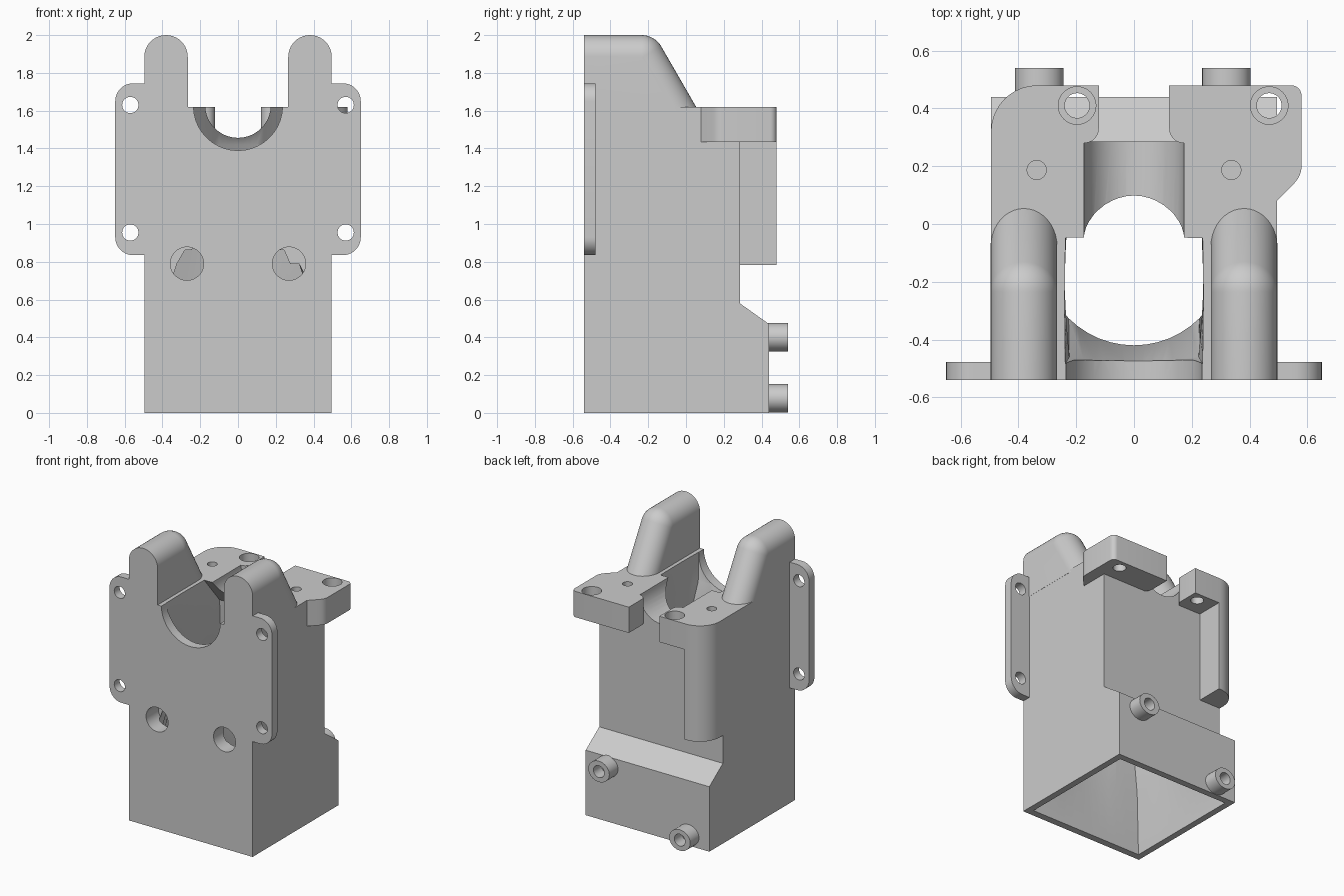
import bpy, bmesh, math
from mathutils import Vector

default = bpy.data.objects.get("Cube")
if default:
    bpy.data.objects.remove(default, do_unlink=True)

grey = bpy.data.materials.new("light grey plastic")
grey.use_nodes = True
grey.diffuse_color = (0.6, 0.6, 0.6, 1)
grey.node_tree.nodes["Principled BSDF"].inputs["Base Color"].default_value = (0.6, 0.6, 0.6, 1)
parts = []


def finish(bm, name):
    bmesh.ops.recalc_face_normals(bm, faces=bm.faces)
    me = bpy.data.meshes.new(name)
    bm.to_mesh(me)
    bm.free()
    me.materials.append(grey)
    ob = bpy.data.objects.new(name, me)
    bpy.context.collection.objects.link(ob)
    return ob


def place(axis, p, h):
    """Put a 2D point at height h along the given axis."""
    u, v = p
    return {"x": (h, u, v), "y": (u, h, v), "z": (u, v, h)}[axis]


def loft(name, rings):
    bm = bmesh.new()
    loops = [[bm.verts.new(p) for p in ring] for ring in rings]
    n = len(loops[0])
    for a, b in zip(loops, loops[1:]):
        for i in range(n):
            j = (i + 1) % n
            bm.faces.new((a[i], a[j], b[j], b[i]))
    bm.faces.new(loops[0])
    bm.faces.new(loops[-1])
    return finish(bm, name)


def prism(name, pts, axis, lo, hi):
    return loft(name, [[place(axis, p, h) for p in pts] for h in (lo, hi)])


def arc(cx, cy, r, start, end, steps=10):
    angles = [math.radians(start + (end - start) * i / steps) for i in range(steps + 1)]
    return [(cx + r * math.cos(a), cy + r * math.sin(a)) for a in angles]


def rod(name, centre, r, axis, lo, hi, flat=1.0):
    pts = [(x, centre[1] + y * flat) for x, y in arc(centre[0], 0, r, 0, 360, 40)[:-1]]
    return prism(name, pts, axis, lo, hi)


def cut(ob, cutters):
    """Subtract the cutters, bake the result and discard them."""
    for c in cutters:
        c.hide_render = True
        mod = ob.modifiers.new("cut", "BOOLEAN")
        mod.operation, mod.solver, mod.object = "DIFFERENCE", "EXACT", c
    bpy.context.view_layer.update()
    graph = bpy.context.evaluated_depsgraph_get()
    baked = bpy.data.meshes.new_from_object(ob.evaluated_get(graph))
    ob.modifiers.clear()
    ob.data = baked
    for c in cutters:
        bpy.data.objects.remove(c, do_unlink=True)
    parts.append(ob)


def duct_ring(z, hx, y0, y1, square):
    """Ring between an ellipse (square 0) and a rectangle (square 1)."""
    ring = []
    for i in range(48):
        a = math.tau * i / 48
        c, s = math.cos(a), math.sin(a)
        k = max(abs(c), abs(s)) ** square
        ring.append((hx * c / k, (y0 + y1) / 2 + (y1 - y0) / 2 * s / k, z))
    return ring


# Hollow main housing
W, TOP, FRONT = 0.495, 1.62, -0.54
housing = prism("housing", [(FRONT, 0), (0.44, 0), (0.44, 0.47), (0.285, 0.58),
                            (0.285, TOP), (FRONT, TOP)], "x", -W, W)
cavity = loft("cavity_cutter", [
    duct_ring(-0.02, 0.45, -0.49, 0.40, 1),
    duct_ring(0.45, 0.43, -0.48, 0.24, 1),
    duct_ring(1.1, 0.32, -0.42, 0.22, 0),
    duct_ring(1.42, 0.24, -0.48, 0.13, 0.8),
    duct_ring(1.66, 0.24, -0.49, -0.08, 1)])
cutters = [cavity,
           rod("front_notch_cutter", (0, TOP + 0.005), 0.236, "y", -0.6, -0.3),
           rod("back_notch_cutter", (0, TOP + 0.01), 0.174, "y", -0.12, 0.4)]
for s in (-1, 1):
    cutters.append(rod("front_hole_cutter", (s * 0.27, 0.79), 0.088, "y", -0.6, -0.4))
    cutters.append(rod("top_hole_cutter", (s * 0.337, 0.187), 0.033, "z", 1.5, 1.7))
cut(housing, cutters)

# Two horns with rounded ridges that slope down to the rear
R, BEND = 0.115, 0.12
for side, s in (("right", -1), ("left", 1)):
    bm = bmesh.new()
    for x, up in arc(s * 0.381, 0, R, 0, 180, 20):
        keep = BEND - (R - up)
        line = [(FRONT, 1.6), (FRONT, 1.88 + keep)] + arc(-0.235, 1.88, keep, 90, 30, 8)
        y, z = line[-1]
        line.append((y + (z - 1.6) * math.tan(math.radians(30)), 1.6))
        for p in line:
            bm.verts.new(place("x", p, x))
    bmesh.ops.remove_doubles(bm, verts=bm.verts, dist=0.0001)
    hull = bmesh.ops.convex_hull(bm, input=bm.verts)
    loose = set(hull["geom_interior"]) | set(hull["geom_unused"])
    bmesh.ops.delete(bm, geom=[g for g in loose if isinstance(g, bmesh.types.BMVert)],
                     context="VERTS")
    bmesh.ops.dissolve_limit(bm, angle_limit=0.01, verts=bm.verts, edges=bm.edges)
    parts.append(finish(bm, side + "_horn"))

    # Side mounting flange with two screw holes
    rim = [(0.48, 0.835)] + arc(0.555, 0.93, 0.095, -90, 0) \
        + arc(0.555, 1.65, 0.095, 0, 90) + [(0.48, 1.745)]
    flange = prism(side + "_flange", [(s * x, z) for x, z in rim], "y", FRONT, -0.478)
    cut(flange, [rod("screw_cutter", (s * 0.57, z), 0.043, "y", -0.6, -0.4)
                 for z in (0.955, 1.63)])

# Rear mounting pads
corner = arc(-W + 0.16, 0.32, 0.16, 90, 180)
inner = [(0.122, 0.48), (0.122, 0.33)] + arc(0.172, 0.33, 0.05, 180, 270, 6)
left_pad = inner + [(0.48, 0.28), (0.48, 0.08), (W, 0.08), (0.55, 0.135)] \
    + arc(0.5, 0.2, 0.08, -40, 0, 5) + arc(0.545, 0.445, 0.035, 0, 90, 6)
right_pad = [(-x, y) for x, y in reversed(inner)] + corner + [(-W, 0.28)]
for name, pts, x in (("left_pad", left_pad, 0.468), ("right_pad", right_pad, -0.197)):
    pad = prism(name, pts, "z", 1.433, TOP)
    cut(pad, [rod("bore_cutter", (x, 0.41), 0.043, "z", 1.3, 1.7),
              rod("counterbore_cutter", (x, 0.41), 0.065, "z", 1.53, 1.7)])

# Rounded corner column under the right pad
parts.append(prism("corner_column", [(-0.325, 0.28), (-0.325, 0.48)] + corner + [(-W, 0.28)],
                   "z", 0.782, 1.434))

# Rear pegs with blind holes
for name, x, z in (("upper_peg", 0.32, 0.4), ("lower_peg", -0.328, 0.077)):
    peg = rod(name, (x, z), 0.084, "y", 0.43, 0.54, 0.9)
    cut(peg, [rod("peg_hole_cutter", (x, z), 0.043, "y", 0.45, 0.6)])

# Smooth the round surfaces and keep the edges sharp
bpy.ops.object.select_all(action="DESELECT")
for ob in parts:
    ob.select_set(True)
bpy.context.view_layer.objects.active = housing
bpy.ops.object.shade_smooth_by_angle(angle=math.radians(30))
